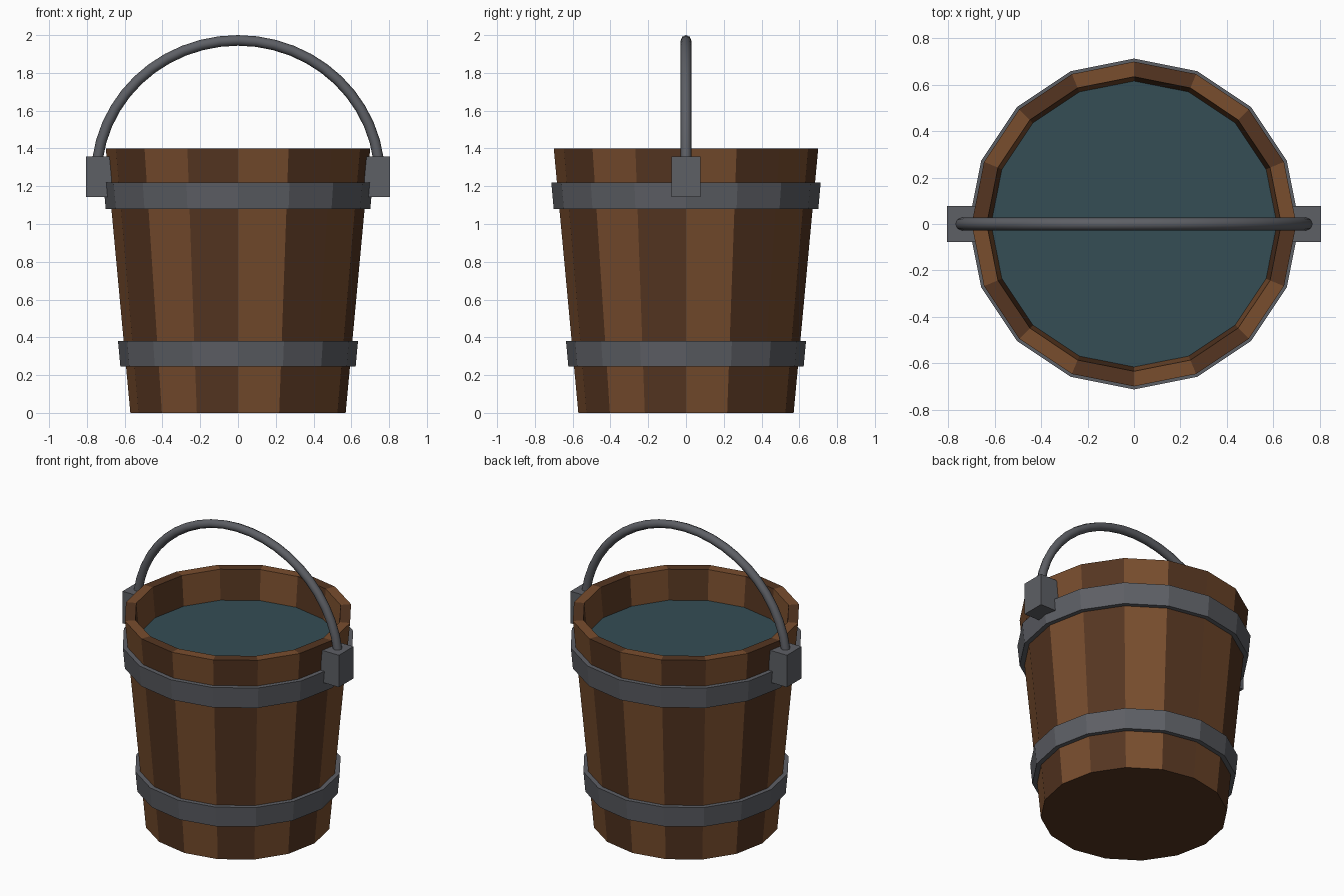
import bpy, bmesh
from math import sin, cos, pi

if "Cube" in bpy.data.objects:
    bpy.data.objects.remove(bpy.data.objects["Cube"])

SIDES = 16


def material(name, rgb):
    m = bpy.data.materials.new(name)
    m.diffuse_color = (*rgb, 1)
    m.use_nodes = True
    m.node_tree.nodes["Principled BSDF"].inputs["Base Color"].default_value = m.diffuse_color
    return m


light_wood = material("light_wood", (0.19, 0.075, 0.027))
dark_wood = material("dark_wood", (0.09, 0.036, 0.015))
iron = material("iron", (0.11, 0.115, 0.13))
water_blue = material("water_blue", (0.035, 0.075, 0.09))


def make_object(name, bm, mats):
    bmesh.ops.recalc_face_normals(bm, faces=bm.faces)
    me = bpy.data.meshes.new(name)
    bm.to_mesh(me)
    bm.free()
    for m in mats:
        me.materials.append(m)
    ob = bpy.data.objects.new(name, me)
    bpy.context.collection.objects.link(ob)
    return ob


def lathe(name, profile, mats, closed=False, caps=False):
    """Spin an (r, z) profile into flat faces; materials alternate per side."""
    bm = bmesh.new()
    rings = [[bm.verts.new((r * cos(2 * pi * i / SIDES), r * sin(2 * pi * i / SIDES), z))
              for i in range(SIDES)] for r, z in profile]
    pairs = list(zip(rings, rings[1:]))
    if closed:
        pairs.append((rings[-1], rings[0]))
    for a, b in pairs:
        for i in range(SIDES):
            j = (i + 1) % SIDES
            f = bm.faces.new((a[i], a[j], b[j], b[i]))
            f.material_index = i % 2 if len(mats) > 1 else 0
    if caps:
        for ring in (rings[0], rings[-1]):
            bm.faces.new(ring).material_index = len(mats) - 1
    return make_object(name, bm, mats)


def wall(z):
    """Outer radius of the tapered wall at height z."""
    return 0.57 + 0.13 * z / 1.4


# Staves with alternating wood, underside and inner floor
lathe("staves", [(wall(0), 0), (wall(1.4), 1.4), (wall(1.4) - 0.065, 1.4), (wall(0.08) - 0.065, 0.08)],
      [light_wood, dark_wood], caps=True)

# Iron hoops following the taper
for name, z0, z1 in (("lower_hoop", 0.245, 0.38), ("upper_hoop", 1.08, 1.22)):
    lathe(name, [(wall(z0) - 0.01, z0), (wall(z0) + 0.03, z0),
                 (wall(z1) + 0.03, z1), (wall(z1) - 0.01, z1)], [iron], closed=True)

# Water surface
bm = bmesh.new()
bm.faces.new([bm.verts.new((0.618 * cos(2 * pi * i / SIDES), 0.618 * sin(2 * pi * i / SIDES), 1.2))
              for i in range(SIDES)])
make_object("water", bm, [water_blue])

# Handle brackets
for name, s in (("left_bracket", -1), ("right_bracket", 1)):
    bm = bmesh.new()
    bmesh.ops.create_cube(bm, size=1)
    bmesh.ops.scale(bm, vec=(0.135, 0.155, 0.215), verts=bm.verts)
    bmesh.ops.translate(bm, vec=(s * 0.738, 0, 1.25), verts=bm.verts)
    make_object(name, bm, [iron])

# Arched round handle
STEPS, TUBE, SEG = 24, 0.028, 8
bm = bmesh.new()
rings = []
for k in range(STEPS + 1):
    t = pi * k / STEPS
    rings.append([bm.verts.new(((0.75 + TUBE * cos(a)) * cos(t), TUBE * sin(a),
                                1.25 + (0.722 + TUBE * cos(a)) * sin(t)))
                  for a in (2 * pi * i / SEG for i in range(SEG))])
for a, b in zip(rings, rings[1:]):
    for i in range(SEG):
        j = (i + 1) % SEG
        bm.faces.new((a[i], a[j], b[j], b[i])).smooth = True
for ring in (rings[0], rings[-1]):
    bm.faces.new(ring)
make_object("handle", bm, [iron])
